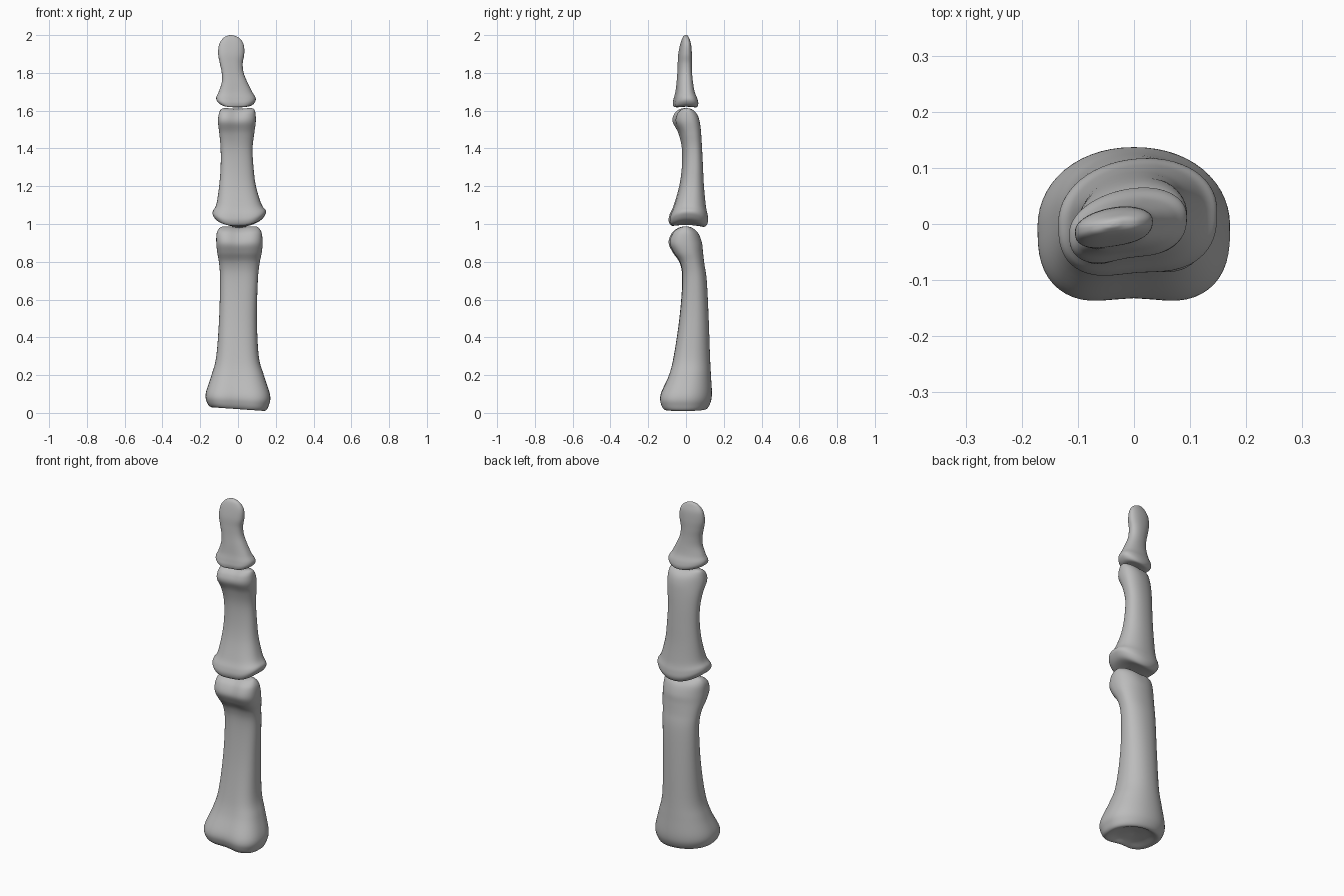
import bpy, bmesh, math
from mathutils import Vector

if "Cube" in bpy.data.objects:
    bpy.data.objects.remove(bpy.data.objects["Cube"], do_unlink=True)

SIDES = 56      # points around each cross-section
STEPS = 6       # rings between two profile rows

bone_grey = bpy.data.materials.new("bone_grey")
bone_grey.use_nodes = True
colour = (0.5, 0.5, 0.5, 1)
bone_grey.diffuse_color = colour
bone_grey.node_tree.nodes["Principled BSDF"].inputs["Base Color"].default_value = colour


def spline(rows):
    """Smoothly interpolate the profile rows along the bone."""
    rows = [Vector(r) for r in rows]
    last = len(rows) - 1
    result = []
    for i in range(last):
        a, b, c, d = (rows[min(max(j, 0), last)] for j in range(i - 1, i + 3))
        for s in range(STEPS):
            t = s / STEPS
            result.append(b + (c - a) * (t / 2)
                          + (a * 2 - b * 5 + c * 4 - d) * (t * t / 2)
                          + (b * 3 - a - c * 3 + d) * (t ** 3 / 2))
    result.append(rows[-1])
    return result


def power(value, exponent):
    return math.copysign(abs(value) ** exponent, value)


def section(groove, skew):
    """Unit D-shaped outline: rounded back, flatter grooved front."""
    points = []
    for i in range(SIDES):
        angle = math.tau * i / SIDES
        c, s = math.cos(angle), math.sin(angle)
        squareness = 0.95 if s > 0 else 0.72
        u, v = power(c, squareness), power(s, squareness)
        if v < 0:
            v += groove * math.exp(-(u / 0.45) ** 2) * -v
        points.append((u, v + skew * u))
    low = min(p[1] for p in points)
    high = max(p[1] for p in points)
    return [(u, (v - low) / (high - low)) for u, v in points]


def bone(name, rows, base, head, tilt=0, saddle=0, notch=0):
    """Loft rows of (z, left, right, front, back), given in hundredths.
    base and head are (groove, skew) pairs blended along the length."""
    rings = spline(rows)
    bottom = min(r[0] for r in rows)
    length = max(r[0] for r in rows) - bottom
    bm = bmesh.new()
    loops = []
    for z, x0, x1, y0, y1 in (tuple(r / 100 for r in ring) for ring in map(list, map(lambda q: q[:], rings))):
        t = min(max((z * 100 - bottom) / length, 0), 1)
        blend = t * t * (3 - 2 * t)
        shaft = 1 - math.sin(math.pi * t) ** 0.7
        groove = (base[0] * (1 - blend) + head[0] * blend) * shaft
        skew = base[1] * (1 - blend) + head[1] * blend
        near_base = max(0, 1 - t * 5)
        near_head = max(0, t * 6 - 5)
        loop = []
        for u, v in section(groove, skew):
            x = (x0 + x1) / 2 + u * (x1 - x0) / 2
            y = y0 + v * (y1 - y0)
            dz = near_base * (tilt * x + saddle * (x * x - y * y))
            dz -= near_head * notch * math.exp(-((x - (x0 + x1) / 2) / 0.035) ** 2)
            loop.append(bm.verts.new((x, y, z + dz)))
        loops.append(loop)
    for lower, upper in zip(loops, loops[1:]):
        for i in range(SIDES):
            j = (i + 1) % SIDES
            bm.faces.new((lower[i], lower[j], upper[j], upper[i]))
    bm.faces.new(loops[0][::-1])
    bm.faces.new(loops[-1])
    bmesh.ops.recalc_face_normals(bm, faces=bm.faces[:])
    for face in bm.faces:
        face.smooth = True
    mesh = bpy.data.meshes.new(name)
    bm.to_mesh(mesh)
    bm.free()
    mesh.materials.append(bone_grey)
    bpy.context.collection.objects.link(bpy.data.objects.new(name, mesh))


# Lower bone: broad hollow base, straight shaft, roller-shaped head
bone("lower_finger_bone", [
    (4.5, -1, 1, -1, 1), (3.6, -8, 8, -7, 7), (2, -14, 14, -11, 10.5),
    (5, -16.6, 16.3, -13.2, 12.8), (10, -17, 17, -13.3, 13.7),
    (20, -14, 13.7, -9, 13.2), (30, -11.5, 11, -6.5, 12.7),
    (50, -10, 10, -3.5, 12), (70, -9.5, 10.5, -2, 11), (79, -10, 11.4, -3.2, 9.7),
    (85, -11, 12.6, -7, 9), (90, -11.5, 13, -9.2, 8.5), (95, -11.3, 12.6, -7.7, 6.8),
    (97.7, -10, 11.2, -4.6, 4.2), (98.7, -8, 9.5, -1.6, 1.6), (98.8, -6, 7, -0.3, 0.3),
], base=(0.16, 0), head=(0.3, 0.08), tilt=-0.07, notch=0.008)

# Middle bone: saddle base, twisted roller head
bone("middle_finger_bone", [
    (99.5, -1, 3, -1, 2), (99.6, -6, 7, -5, 7), (100, -11, 12, -8, 10),
    (102.5, -13.2, 14.3, -9.2, 11.6), (105.5, -13.3, 14.7, -8.6, 11.5),
    (110, -11.5, 12.5, -6.5, 10.5), (120, -10, 9.5, -3.6, 9.5),
    (130, -9.2, 8.2, -2.2, 9), (140, -9.2, 7.7, -2.2, 8.5), (148, -9.9, 8.6, -4, 8),
    (154, -10.6, 9.4, -7, 7.3), (158, -10.2, 9.3, -6.4, 6),
    (160.5, -9.2, 8.7, -4, 3.8), (161.3, -7.5, 7.3, -1.5, 1.5), (161.3, -6, 5.5, -0.3, 0.3),
], base=(0.1, 0.1), head=(0.3, 0.28), saddle=1.5, notch=0.006)

# Fingertip bone: flared base, slim neck, rounded flat tip
bone("fingertip_bone", [
    (162.3, -2, 0, -1, 1), (162, -5, 3, -3.5, 3.5), (162.2, -8.5, 7, -6.3, 5.8),
    (164, -11, 9, -7, 6.5), (166.5, -11.5, 9.3, -6.5, 6), (170, -10.2, 7.5, -5.6, 4.6),
    (175, -8.6, 5, -5, 3.7), (180, -8.6, 3, -4.6, 3.2), (185, -9.6, 2.5, -4.4, 3.1),
    (190, -10.5, 3.3, -4.1, 3.1), (195, -10, 3, -3.1, 2.7),
    (198.3, -7.9, 0.9, -2, 1.7), (199.7, -5.5, -2, -0.9, 0.9), (200, -4, -3.4, -0.2, 0.2),
], base=(0.15, 0.25), head=(0, 0.3), saddle=1)
